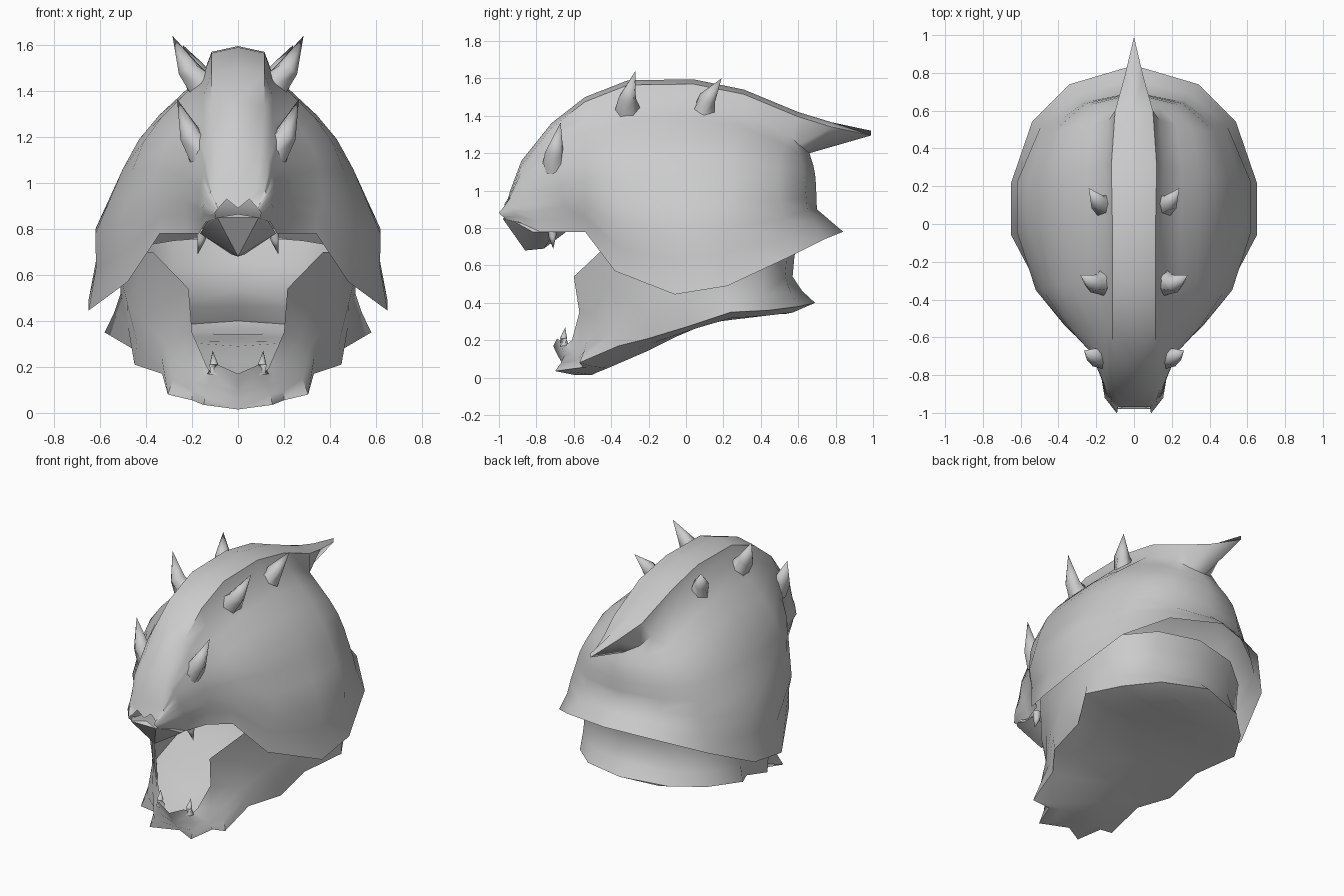
import bpy, bmesh, math
from mathutils import Vector as V

if "Cube" in bpy.data.objects:
    bpy.data.objects.remove(bpy.data.objects["Cube"])


def finish(bm, name, mirror, angle=40):
    bmesh.ops.remove_doubles(bm, verts=bm.verts, dist=0.002)
    bmesh.ops.recalc_face_normals(bm, faces=bm.faces)
    me = bpy.data.meshes.new(name)
    bm.to_mesh(me)
    bm.free()
    ob = bpy.data.objects.new(name, me)
    bpy.context.collection.objects.link(ob)
    bpy.ops.object.select_all(action='DESELECT')
    ob.select_set(True)
    bpy.context.view_layer.objects.active = ob
    bpy.ops.object.shade_smooth_by_angle(angle=math.radians(angle))
    if mirror:
        m = ob.modifiers.new("Mirror", 'MIRROR')
        m.merge_threshold = 0.003
    return ob


def smooth_path(pts, n):
    """Catmull-Rom through the points, n steps per span."""
    p = [V(q) for q in pts]
    p = [2 * p[0] - p[1]] + p + [2 * p[-1] - p[-2]]
    out = []
    for i in range(1, len(p) - 2):
        a, b, c, d = p[i - 1:i + 3]
        for k in range(n):
            t = k / n
            out.append(0.5 * (2 * b + (c - a) * t + (2 * a - 5 * b + 4 * c - d) * t * t
                              + (3 * b - a - 3 * c + d) * t ** 3))
    return out + [p[-2]]


def loft(name, ribs, angle=40):
    bm = bmesh.new()
    rows = [[bm.verts.new(p) for p in r] for r in ribs]
    for a, b in zip(rows, rows[1:]):
        for i in range(len(a) - 1):
            bm.faces.new((a[i], a[i + 1], b[i + 1], b[i]))
    return finish(bm, name, True, angle)


def hull(name, half_pts, angle=30):
    bm = bmesh.new()
    for x, y, z in half_pts:
        bm.verts.new((x, y, z))
        if x:
            bm.verts.new((-x, y, z))
    bmesh.ops.convex_hull(bm, input=bm.verts)
    return finish(bm, name, False, angle)


def horn(name, base, mid, tip, r, sides=6):
    base, mid, tip = V(base), V(mid), V(tip)
    bm = bmesh.new()
    rings = []
    for c, d, rad in ((base, mid - base, r), (mid, tip - base, r * 0.7)):
        q = d.to_track_quat('Z', 'Y')
        rings.append([bm.verts.new(c + q @ V((rad * math.cos(a), rad * math.sin(a), 0)))
                      for a in (2 * math.pi * k / sides for k in range(sides))])
    t = bm.verts.new(tip)
    bm.faces.new(rings[0])
    for k in range(sides):
        j = (k + 1) % sides
        bm.faces.new((rings[0][k], rings[0][j], rings[1][j], rings[1][k]))
        bm.faces.new((rings[1][k], rings[1][j], t))
    return finish(bm, name, True, 70)


# Upper shell, nose to back: ridge (y, z), ridge half width, mid, low and rim points
shell = [
    ((-.97, .89), .05, (.09, -1.0, .885), (.10, -.99, .87), (.10, -.96, .845)),
    ((-.94, 1.0), .08, (.13, -.94, .94), (.155, -.92, .89), (.14, -.89, .83)),
    ((-.88, 1.16), .10, (.16, -.85, 1.0), (.175, -.80, .89), (.17, -.78, .78)),
    ((-.72, 1.36), .115, (.22, -.69, 1.08), (.24, -.65, .92), (.22, -.64, .78)),
    ((-.54, 1.50), .115, (.33, -.54, 1.14), (.365, -.54, .92), (.34, -.54, .78)),
    ((-.31, 1.59), .115, (.41, -.32, 1.18), (.52, -.35, .80), (.48, -.38, .57)),
    ((.04, 1.595), .115, (.43, .01, 1.19), (.62, -.04, .78), (.65, -.06, .445)),
    ((.31, 1.54), .12, (.43, .25, 1.18), (.62, .22, .80), (.65, .22, .49)),
    ((.60, 1.42), .10, (.38, .49, 1.12), (.47, .52, .85), (.54, .54, .64)),
    ((.78, 1.365), .05, (.24, .63, 1.09), (.27, .65, .89), (.34, .74, .74)),
    ((.99, 1.32), 0, (0, .69, 1.09), (0, .70, .90), (0, .84, .78)),
]
ribs = []
for i, ((y, z), w, mid, low, rim) in enumerate(shell):
    # raised ridge with a groove beside it, running out into the crest spike
    edge = V((w, y, z - .025 if i else z + .04))
    groove = V((w + .035 if w else 0, min(y, .55 + .055 * (i - 8)) if i > 7 else y,
                z - min(.12, .03 * i)))
    waist = V(low).lerp(V(rim), .45)
    waist.x *= .975
    ribs.append([V((0, y, z)), edge] + smooth_path([groove, mid, low], 3) + [waist, V(rim)])
loft("upper_shell", ribs, 50)

# Snout tip and upper lip
hull("upper_lip", [(.09, -.98, .85), (0, -.95, .865), (.13, -.92, .835), (.165, -.82, .78),
                   (.165, -.70, .78), (0, -.86, .68), (.03, -.76, .69), (0, -.64, .78)])

# Lower jaw: bottom centre (y, z), spiked edge, mid and top points, chin to back
jaw = [
    ((-.50, .015), (0, -.60, .015), (0, -.67, .09), (0, -.71, .17)),
    ((-.47, .03), (.15, -.70, .035), (.13, -.65, .12), (.09, -.69, .21)),
    ((-.42, .05), (.20, -.55, .055), (.19, -.60, .13), (.12, -.64, .175)),
    ((-.35, .08), (.305, -.57, .08), (.25, -.53, .20), (.135, -.61, .20)),
    ((-.20, .145), (.33, -.36, .17), (.32, -.43, .30), (.20, -.57, .35)),
    ((-.05, .22), (.45, -.20, .21), (.41, -.28, .40), (.215, -.60, .54)),
    ((.10, .29), (.46, .03, .28), (.48, -.10, .47), (.37, -.43, .70)),
    ((.25, .31), (.58, .24, .35), (.51, .17, .52), (.53, .08, .70)),
    ((.40, .33), (.46, .44, .36), (.45, .41, .53), (.46, .42, .72)),
    ((.50, .34), (.29, .60, .38), (.28, .53, .54), (.28, .56, .75)),
    ((.53, .34), (0, .69, .40), (0, .57, .54), (0, .61, .77)),
]
ribs = []
for c, edge, mid, top in jaw:
    c = V((0, *c))
    inner = c.lerp(V(edge), .7)
    inner.z -= .02 if edge[0] > .25 else 0
    ribs.append([c, inner] + smooth_path([edge, mid, top], 2))
loft("lower_jaw", ribs, 60)

# Three horn pairs along the ridge
horn("brow_horn", (.155, -.70, 1.12), (.205, -.705, 1.205), (.265, -.67, 1.365), .072)
horn("crown_horn", (.165, -.31, 1.43), (.215, -.315, 1.495), (.285, -.27, 1.64), .07)
horn("rear_horn", (.16, .10, 1.43), (.19, .115, 1.495), (.24, .19, 1.60), .066)

# Fangs
horn("upper_fang", (.155, -.71, .80), (.16, -.715, .75), (.175, -.71, .69), .028)
horn("lower_fang", (.105, -.65, .17), (.105, -.655, .21), (.11, -.645, .27), .028)
